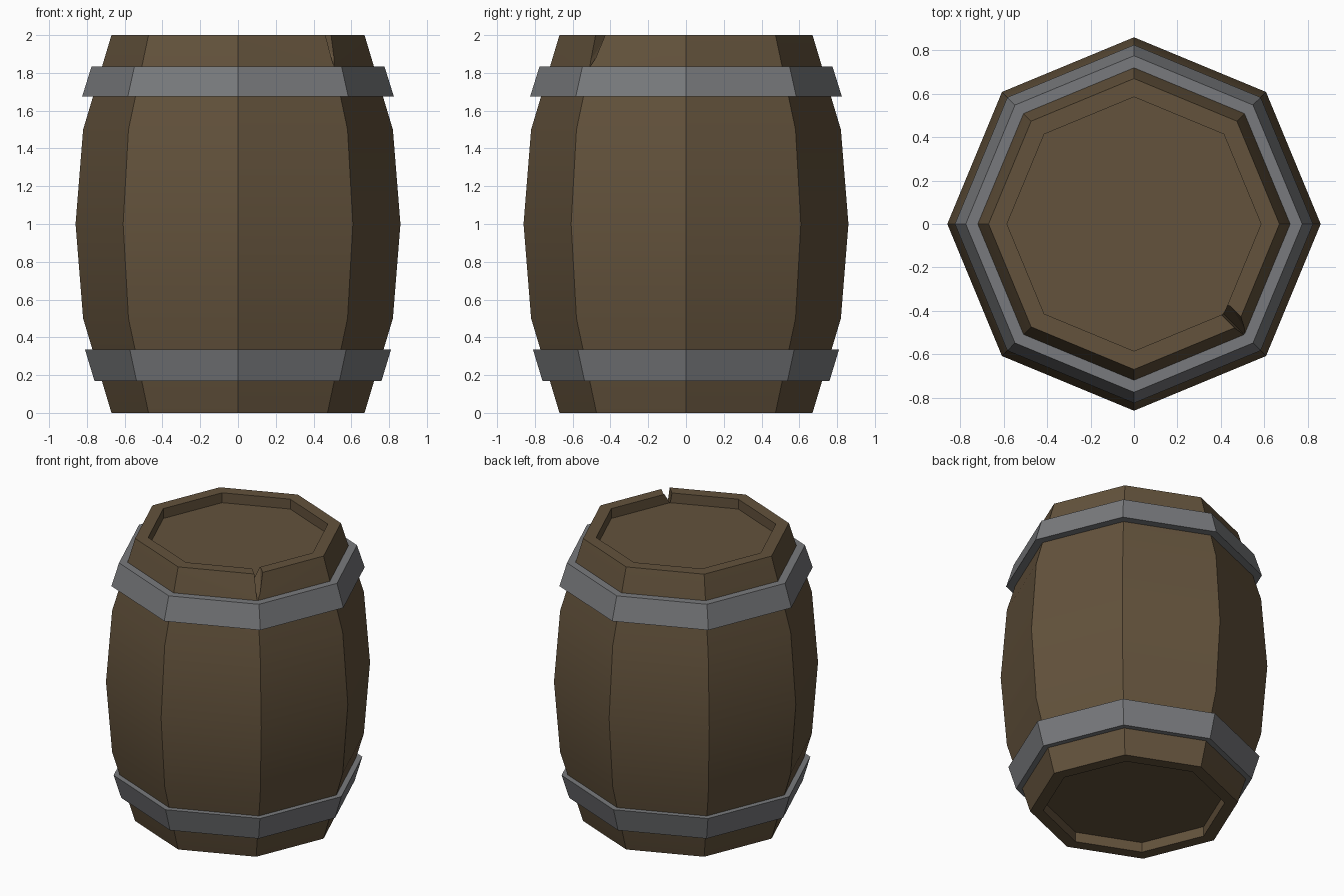
import bpy, bmesh, math

if "Cube" in bpy.data.objects:
    bpy.data.objects.remove(bpy.data.objects["Cube"])

SIDES = 8


def material(name, rgb):
    m = bpy.data.materials.new(name)
    m.diffuse_color = (*rgb, 1)
    m.use_nodes = True
    m.node_tree.nodes["Principled BSDF"].inputs["Base Color"].default_value = m.diffuse_color
    return m


def finish(name, bm, mat=None):
    bmesh.ops.recalc_face_normals(bm, faces=bm.faces[:])
    me = bpy.data.meshes.new(name)
    bm.to_mesh(me)
    bm.free()
    ob = bpy.data.objects.new(name, me)
    bpy.context.collection.objects.link(ob)
    if mat:
        me.materials.append(mat)
    return ob


def lathe(name, profile, mat, closed):
    """Revolve (radius, z) points; a closed profile gives a ring, an open one gets caps."""
    bm = bmesh.new()
    rings = [[bm.verts.new((r * math.cos(a), r * math.sin(a), z))
              for a in (math.tau * i / SIDES for i in range(SIDES))]
             for r, z in profile]
    pairs = list(zip(rings, rings[1:]))
    if closed:
        pairs.append((rings[-1], rings[0]))
    else:
        bm.faces.new(rings[0])
        bm.faces.new(rings[-1])
    for lo, hi in pairs:
        for i in range(SIDES):
            j = (i + 1) % SIDES
            bm.faces.new((lo[i], lo[j], hi[j], hi[i]))
    return finish(name, bm, mat)


wood = material("wood", (0.125, 0.085, 0.045))
iron = material("iron", (0.19, 0.195, 0.205))

# Bulging body with a recessed lid at both ends
body = lathe("barrel_body",
             [(0.585, 0.07), (0.585, 0), (0.67, 0), (0.82, 0.5), (0.86, 1),
              (0.82, 1.5), (0.67, 2), (0.585, 2), (0.585, 1.93)], wood, False)
bpy.context.view_layer.objects.active = body
body.select_set(True)
bpy.ops.object.shade_smooth_by_angle(angle=math.radians(30))

# Split in the rim at the front right corner
bm = bmesh.new()
s = math.sqrt(0.5)
for r, t, z in [(0.80, 0, 1.773), (0.56, 0, 1.944),
                (0.80, -0.012, 2.02), (0.56, -0.012, 2.02),
                (0.80, 0.05, 2.02), (0.56, 0.05, 2.02)]:
    bm.verts.new(((r + t) * s, (t - r) * s, z))
bmesh.ops.convex_hull(bm, input=bm.verts[:])
cutter = finish("split_cutter", bm, wood)
cutter.hide_render = True
cutter.hide_set(True)
mod = body.modifiers.new("split", 'BOOLEAN')
mod.operation = 'DIFFERENCE'
mod.solver = 'EXACT'
mod.object = cutter

# Flared iron hoops
lathe("upper_hoop", [(0.75, 1.675), (0.825, 1.675), (0.775, 1.835), (0.70, 1.835)], iron, True)
lathe("lower_hoop", [(0.70, 0.17), (0.76, 0.17), (0.81, 0.335), (0.75, 0.335)], iron, True)
